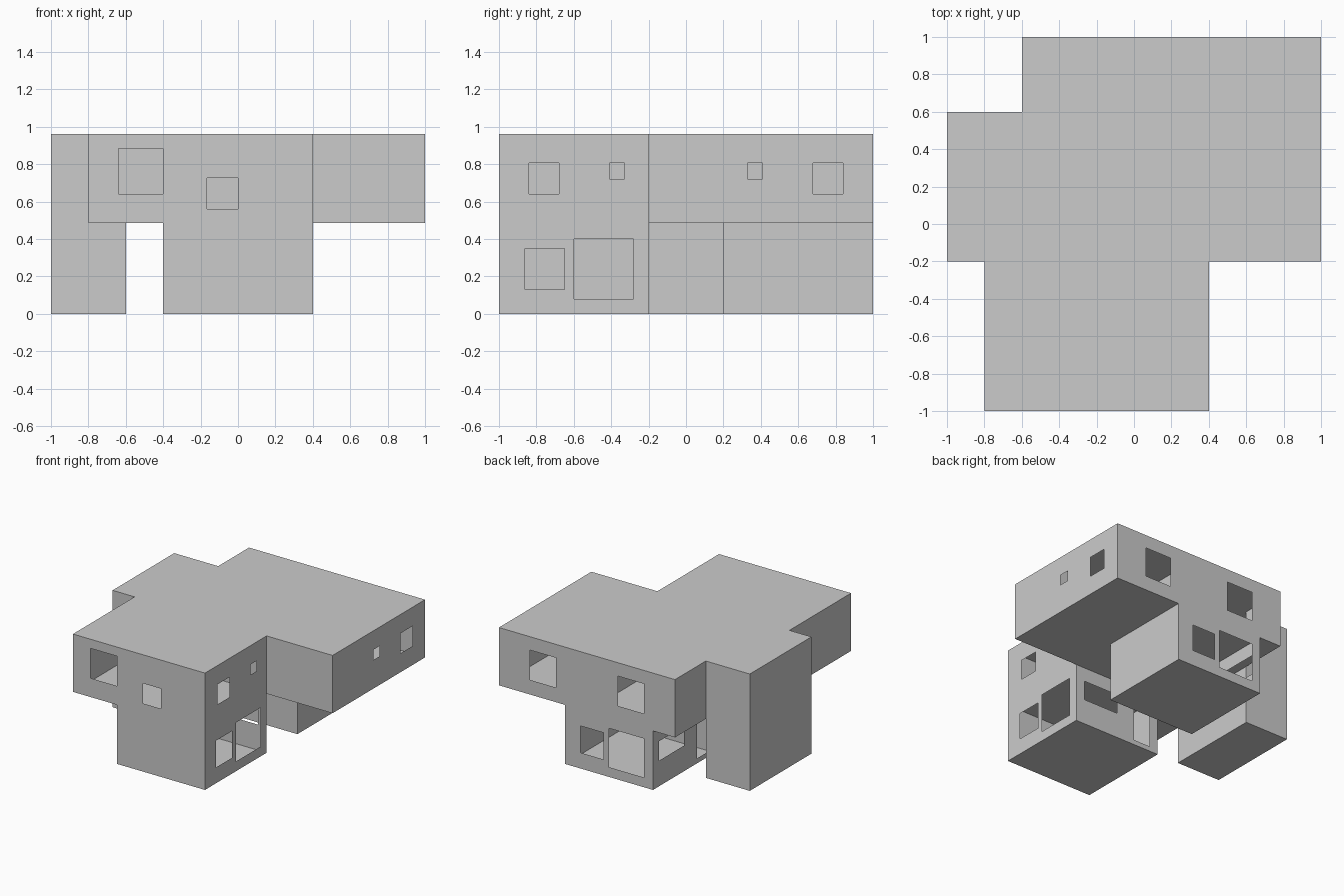
import bpy, bmesh

if "Cube" in bpy.data.objects:
    bpy.data.objects.remove(bpy.data.objects["Cube"])

MID, TOP = 0.485, 0.96          # first-floor level and roof level


def make_object(name, bm):
    bmesh.ops.remove_doubles(bm, verts=bm.verts, dist=1e-4)
    mesh = bpy.data.meshes.new(name)
    bm.to_mesh(mesh)
    bm.free()
    obj = bpy.data.objects.new(name, mesh)
    bpy.context.collection.objects.link(obj)


def add_wall(bm, p, q, z0, z1, holes=()):
    """Flat wall from p to q; holes are (start, end, bottom, top) measured from p."""
    length = ((q[0] - p[0]) ** 2 + (q[1] - p[1]) ** 2) ** 0.5
    us = sorted({0, length, *[h[0] for h in holes], *[h[1] for h in holes]})
    zs = sorted({z0, z1, *[h[2] for h in holes], *[h[3] for h in holes]})

    def vert(u, z):
        t = u / length
        return bm.verts.new((p[0] + (q[0] - p[0]) * t, p[1] + (q[1] - p[1]) * t, z))

    for a, b in zip(us, us[1:]):
        for c, d in zip(zs, zs[1:]):
            u, z = (a + b) / 2, (c + d) / 2
            if any(h[0] < u < h[1] and h[2] < z < h[3] for h in holes):
                continue
            bm.faces.new([vert(a, c), vert(b, c), vert(b, d), vert(a, d)])


def add_slab(bm, outline, z, up):
    face = bm.faces.new([bm.verts.new((x, y, z)) for x, y in outline])
    if (face.calc_center_median().z, face.normal_update())[1] is None and (face.normal.z > 0) != up:
        face.normal_flip()


def make_storey(name, outline, z0, z1, openings, roof):
    """Hollow storey: floor, walls with openings keyed by side number, optional roof."""
    bm = bmesh.new()
    add_slab(bm, outline, z0, False)
    for i, p in enumerate(outline):
        add_wall(bm, p, outline[(i + 1) % len(outline)], z0, z1, openings.get(i, ()))
    if roof:
        add_slab(bm, outline, z1, True)
    make_object(name, bm)


def rectangle(x0, x1, y0, y1):
    return [(x0, y0), (x1, y0), (x1, y1), (x0, y1)]


# Ground-floor window patterns, reused on both wings
pair = [(0.14, 0.35, 0.13, 0.35), (0.40, 0.72, 0.08, 0.40)]
slot_and_door = [(0.08, 0.40, 0.21, 0.37), (0.57, 0.72, 0.04, 0.40)]

# Ground-floor blocks (sides: 0 front, 1 right, 2 back, 3 left)
make_storey("front_ground_block", rectangle(-0.4, 0.4, -1, -0.2), 0, MID,
            {1: pair, 2: slot_and_door}, False)
make_storey("back_ground_block", rectangle(-0.4, 0.4, 0.2, 1), 0, MID,
            {2: pair, 3: slot_and_door}, False)
make_storey("left_ground_block", rectangle(-1, -0.6, -0.2, 0.6), 0, MID, {}, False)

# Upper storey with overhangs on all sides
upper_outline = [(-0.8, -1), (0.4, -1), (0.4, -0.2), (1, -0.2), (1, 1),
                 (-0.6, 1), (-0.6, 0.6), (-1, 0.6), (-1, -0.2), (-0.8, -0.2)]
upper_openings = {
    0: [(0.16, 0.40, 0.64, 0.885), (0.635, 0.80, 0.56, 0.725)],
    1: [(0.16, 0.32, 0.64, 0.805), (0.59, 0.67, 0.72, 0.805)],
    3: [(0.53, 0.61, 0.72, 0.805), (0.88, 1.04, 0.64, 0.805)],
    4: [(0.28, 0.52, 0.605, 0.85), (1.08, 1.32, 0.605, 0.85)],
}
make_storey("upper_storey", upper_outline, MID, TOP, upper_openings, True)

# Partitions between the upper rooms
bm = bmesh.new()
for p, q in [((0.2, 0.2), (0.2, 1)), ((-0.6, 0.2), (1, 0.2)), ((-0.8, -0.2), (0.4, -0.2))]:
    add_wall(bm, p, q, MID, TOP)
make_object("inner_partitions", bm)
